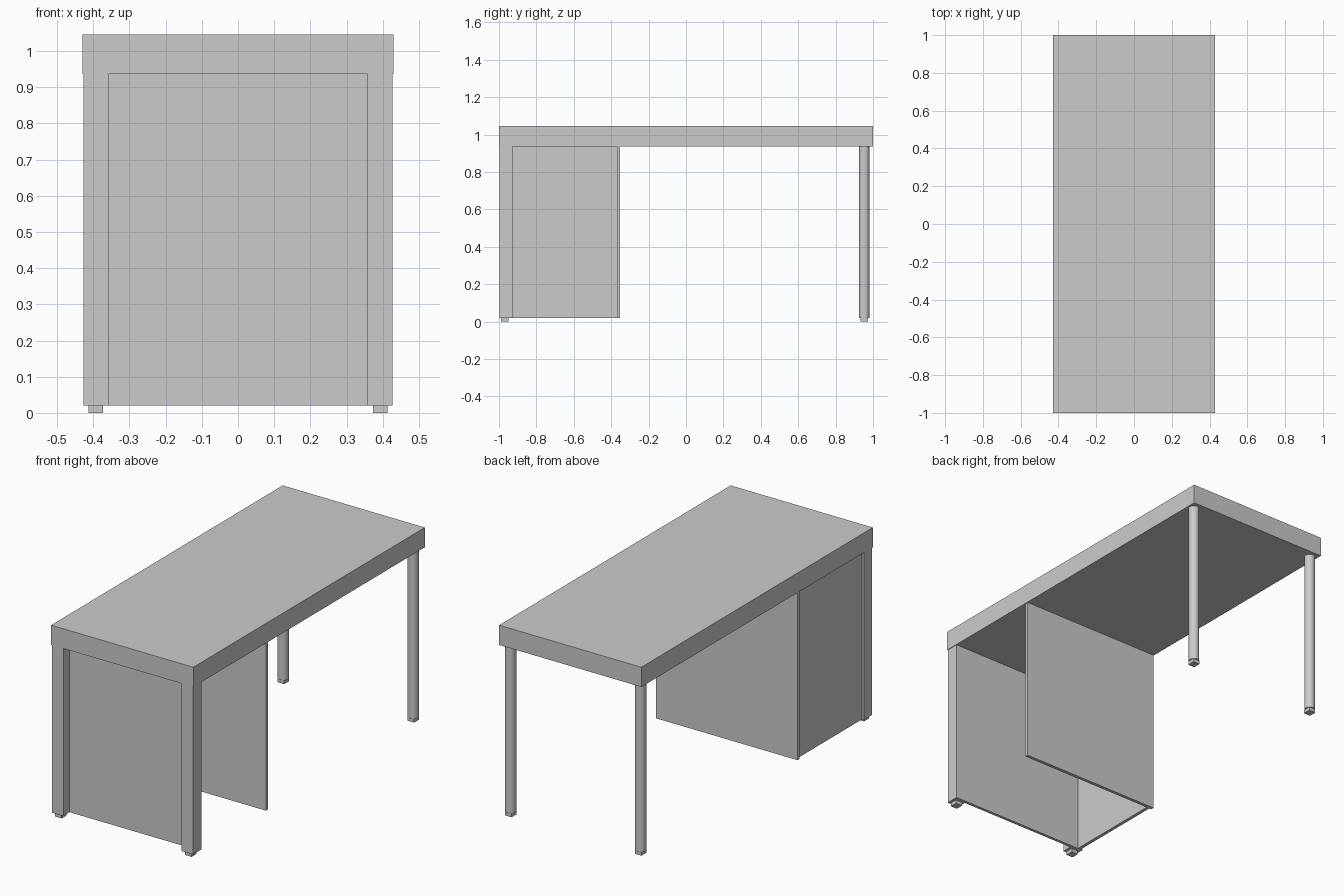
import bpy

if "Cube" in bpy.data.objects:
    bpy.data.objects.remove(bpy.data.objects["Cube"])


def box(name, x0, x1, y0, y1, z0, z1):
    bpy.ops.mesh.primitive_cube_add(
        size=1, location=((x0 + x1) / 2, (y0 + y1) / 2, (z0 + z1) / 2))
    ob = bpy.context.object
    ob.name = name
    ob.scale = (x1 - x0, y1 - y0, z1 - z0)
    bpy.ops.object.transform_apply(location=False, rotation=False, scale=True)
    return ob


UNDER = 0.937   # underside of the top
FLOOR = 0.02    # bottom of legs and panels
W = 0.427       # half width of the base

# Desk top
box("desk_top", -0.43, 0.43, -1, 1, UNDER, 1.045)

for side, s in (("left", -1), ("right", 1)):
    # Square front legs
    xs = sorted((s * 0.358, s * W))
    box(f"front_leg_{side}", *xs, -0.998, -0.927, FLOOR, UNDER)

    # Round back legs
    bpy.ops.mesh.primitive_cylinder_add(
        vertices=32, radius=0.028, depth=UNDER - FLOOR,
        location=(s * 0.393, 0.953, (UNDER + FLOOR) / 2))
    bpy.context.object.name = f"back_leg_{side}"
    bpy.ops.object.shade_smooth_by_angle()

    # Small square feet
    for end, y in (("front", -0.969), ("back", 0.953)):
        cx = s * 0.393
        box(f"{end}_foot_{side}", cx - 0.02, cx + 0.02,
            y - 0.021, y + 0.021, 0, FLOOR)

# Pedestal panels: front, closed left side, inner back
box("front_panel", -0.358, 0.358, -0.943, -0.927, FLOOR, UNDER)
box("side_panel", -0.415, -0.397, -0.927, -0.37, FLOOR, UNDER)
box("inner_panel", -W, W, -0.37, -0.352, FLOOR, UNDER)
